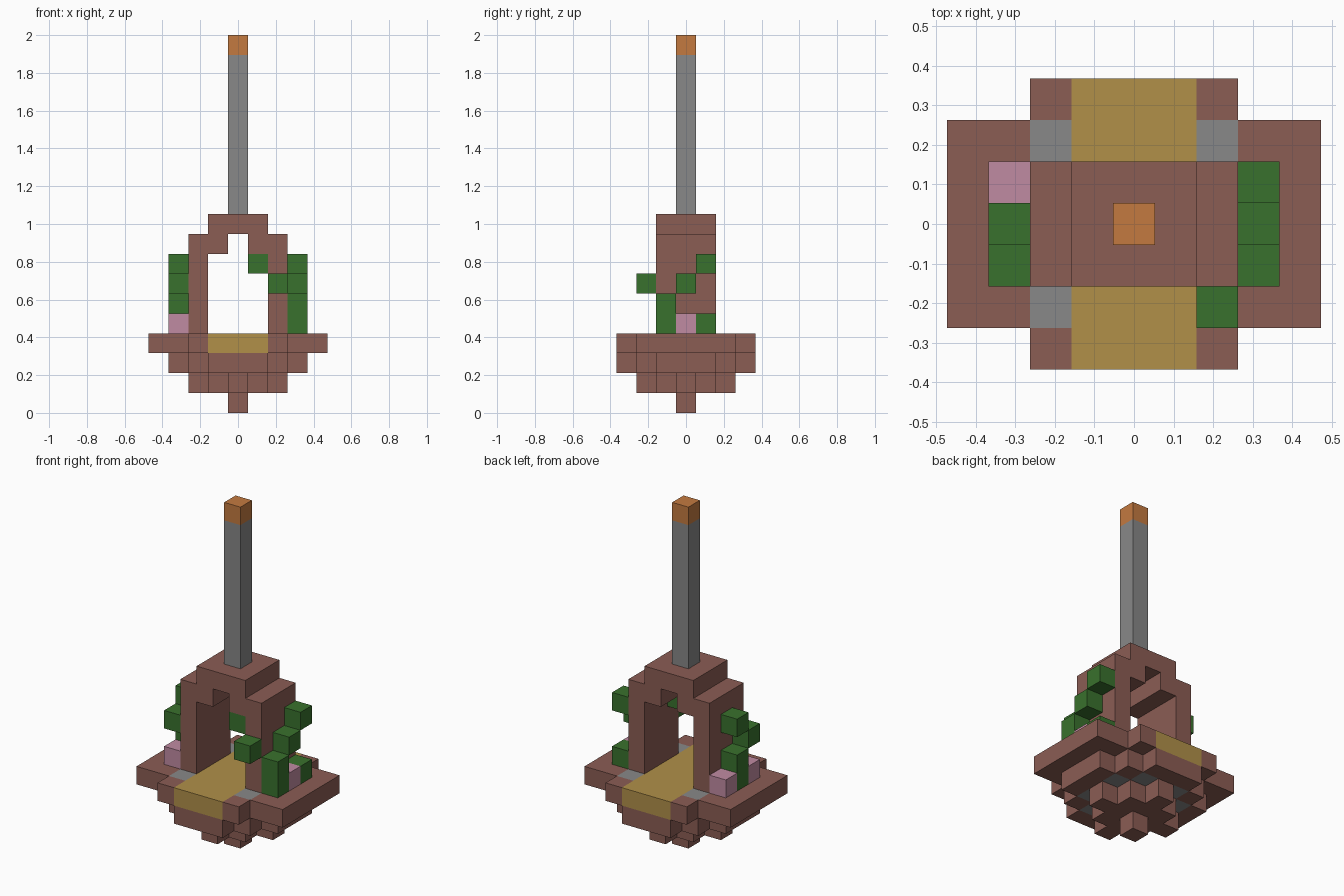
import bpy
import bmesh
from mathutils import Vector

if "Cube" in bpy.data.objects:
    bpy.data.objects.remove(bpy.data.objects["Cube"], do_unlink=True)

LAYERS = 19
UNIT = 2 / LAYERS


def srgb(r, g, b):
    def lin(c):
        c /= 255
        return c / 12.92 if c <= 0.04045 else ((c + 0.055) / 1.055) ** 2.4
    return (lin(r), lin(g), lin(b), 1)


COLOURS = {
    "brown": srgb(139, 93, 84),
    "sand": srgb(177, 144, 73),
    "grey": srgb(136, 136, 136),
    "copper": srgb(196, 122, 64),
    "leaf green": srgb(57, 113, 45),
    "pink": srgb(192, 139, 162),
}
materials = {}
for name, colour in COLOURS.items():
    mat = bpy.data.materials.new(name)
    mat.use_nodes = True
    mat.diffuse_color = colour
    bsdf = mat.node_tree.nodes["Principled BSDF"]
    bsdf.inputs["Base Color"].default_value = colour
    bsdf.inputs["Roughness"].default_value = 0.9
    materials[name] = mat

cells = {}   # block position -> (part, colour)


def block(part, colour, xs, ys, zs):
    """Fill a box of blocks; each range is inclusive."""
    for x in range(xs[0], xs[1] + 1):
        for y in range(ys[0], ys[1] + 1):
            for z in range(zs[0], zs[1] + 1):
                cells[x, y, z] = (part, colour)


def single(part, colour, x, y, z, top=None):
    block(part, colour, (x, x), (y, y), (z, top or z))


# Tapered underside: tip, diamond, then stepped disc with grey pieces
single("base_tip", "brown", 0, 0, 0)
for x in range(-2, 3):
    reach = 2 - abs(x)
    block("lower_base", "brown", (x, x), (-reach, reach), (1, 1))
for r in (1, 2, 3):
    block("upper_base", "brown", (-r, r), (r - 4, 4 - r), (2, 2))
for sx in (-1, 1):
    for sy in (-1, 1):
        single("upper_base", "grey", sx, 2 * sy, 2)
        single("upper_base", "grey", 2 * sx, sy, 2)

# Platform with a sand path and grey corner stones
block("platform", "brown", (-4, 4), (-2, 2), (3, 3))
block("platform", "brown", (-2, 2), (-3, 3), (3, 3))
block("path", "sand", (-1, 1), (-3, 3), (3, 3))
for sx in (-2, 2):
    for sy in (-2, 2):
        single("corner_stones", "grey", sx, sy, 3)

# Arch
for side in (-1, 1):
    block("arch", "brown", (2 * side, 2 * side), (-1, 1), (4, 8))
    block("arch", "brown", (side, side), (-1, 1), (8, 8))
block("arch", "brown", (-1, 1), (-1, 1), (9, 9))

# Pole
single("pole", "grey", 0, 0, 10, 17)
single("pole_cap", "copper", 0, 0, 18)

# Climbing plants
single("left_vine", "leaf green", 3, -1, 4, 5)
single("left_vine", "leaf green", 3, 1, 4)
single("left_vine", "leaf green", 3, 0, 6)
single("left_vine", "leaf green", 3, 1, 7)
single("left_vine", "leaf green", 2, -2, 6)
single("arch_vine", "leaf green", 1, -1, 7)
single("right_vine", "leaf green", -3, 0, 4, 5)
single("right_vine", "leaf green", -3, -1, 6)
single("right_vine", "leaf green", -3, 0, 7)
for x, y in ((3, 0), (-3, -1), (-3, 1)):
    single("flowers", "pink", x, y, 4)


def build(part):
    """Make one mesh from the exposed block sides of a part."""
    bm = bmesh.new()
    used = []
    for pos, (owner, colour) in cells.items():
        if owner != part:
            continue
        if colour not in used:
            used.append(colour)
        centre = Vector(pos) + Vector((0, 0, 0.5))
        for axis in range(3):
            for sign in (-1, 1):
                n = Vector((0, 0, 0))
                n[axis] = sign
                if tuple(int(p + d) for p, d in zip(pos, n)) in cells:
                    continue
                u = Vector((0, 0, 0))
                u[(axis + 1) % 3] = 1
                v = n.cross(u)
                corners = [(-1, -1), (1, -1), (1, 1), (-1, 1)]
                verts = [bm.verts.new((centre + (n + u * a + v * b) / 2) * UNIT)
                         for a, b in corners]
                bm.faces.new(verts).material_index = used.index(colour)
    bmesh.ops.remove_doubles(bm, verts=bm.verts, dist=UNIT / 100)
    mesh = bpy.data.meshes.new(part)
    bm.to_mesh(mesh)
    bm.free()
    for colour in used:
        mesh.materials.append(materials[colour])
    bpy.context.collection.objects.link(bpy.data.objects.new(part, mesh))


for part in dict.fromkeys(owner for owner, _ in cells.values()):
    build(part)
